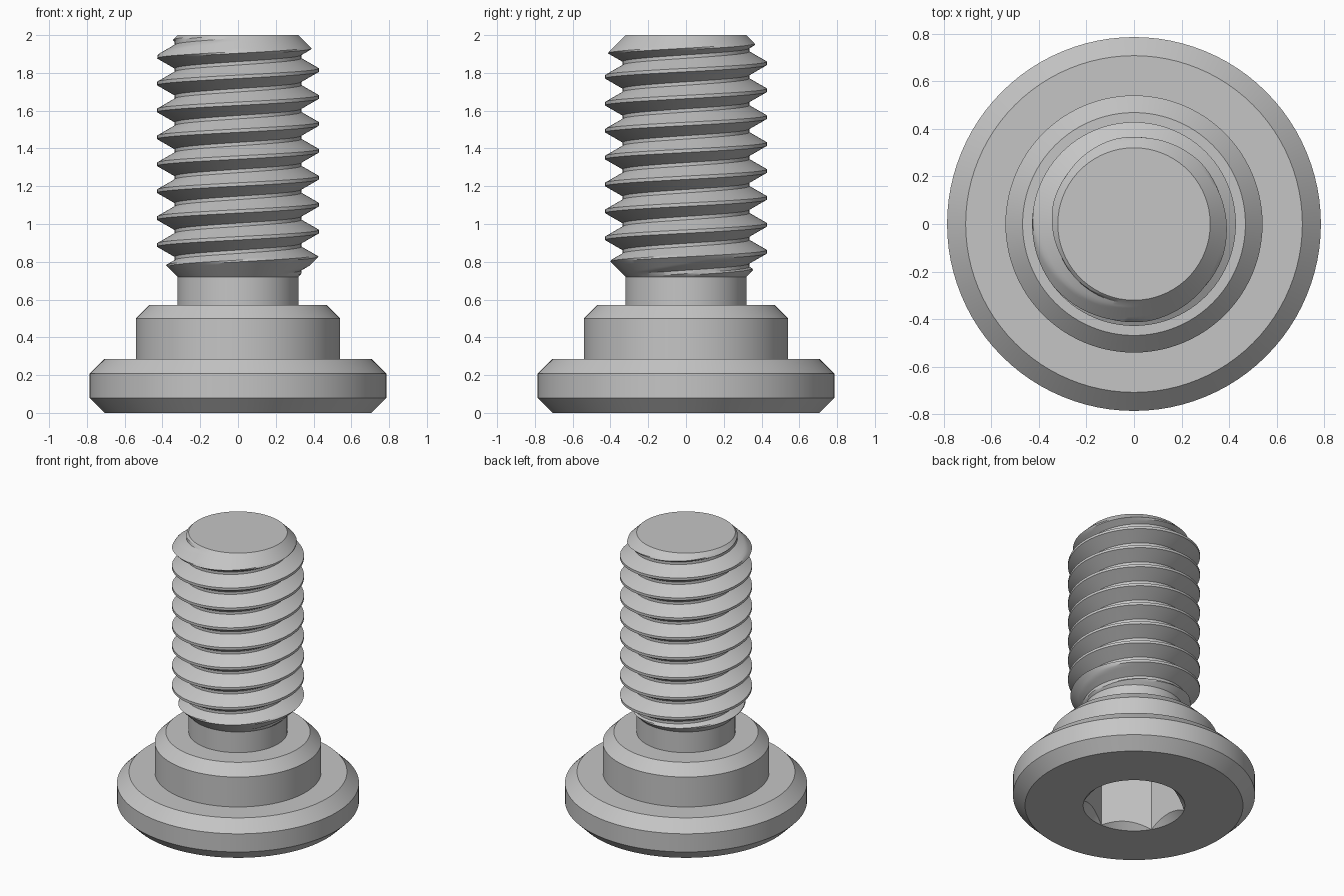
import bpy, bmesh, math

if "Cube" in bpy.data.objects:
    bpy.data.objects.remove(bpy.data.objects["Cube"], do_unlink=True)

SEGMENTS = 96

steel = bpy.data.materials.new("grey steel")
steel.use_nodes = True
colour = (0.56, 0.56, 0.56, 1.0)
steel.diffuse_color = colour
steel.node_tree.nodes["Principled BSDF"].inputs["Base Color"].default_value = colour


def skin(name, outline):
    """Skin the (radius, z) outline given for each angle around the z axis."""
    bm = bmesh.new()
    columns = []
    for i in range(SEGMENTS + 1):
        a = 2 * math.pi * i / SEGMENTS
        columns.append([bm.verts.new((r * math.cos(a), r * math.sin(a), z))
                        for r, z in outline(a)])
    for left, right in zip(columns, columns[1:]):
        for j in range(len(left) - 1):
            bm.faces.new((left[j], right[j], right[j + 1], left[j + 1]))
    bmesh.ops.remove_doubles(bm, verts=bm.verts, dist=0.00002)
    mesh = bpy.data.meshes.new(name)
    bm.to_mesh(mesh)
    bm.free()
    mesh.materials.append(steel)
    obj = bpy.data.objects.new(name, mesh)
    bpy.context.collection.objects.link(obj)
    bpy.ops.object.select_all(action='DESELECT')
    obj.select_set(True)
    bpy.context.view_layer.objects.active = obj
    bpy.ops.object.shade_smooth_by_angle(angle=math.radians(25))
    return obj


# Head with hexagonal socket, shoulder and neck
SOCKET_RADIUS, SOCKET_DEPTH = 0.33, 0.40
NECK_RADIUS, NECK_TOP = 0.32, 0.72


def head_outline(a):
    # Flat-sided socket wall meeting a conical countersink
    sector = math.pi / 3
    off_flat = (a + sector / 2) % sector - sector / 2
    wall = SOCKET_RADIUS * math.cos(sector / 2) / math.cos(off_flat)
    socket = [(0, SOCKET_DEPTH), (wall, SOCKET_DEPTH),
              (wall, SOCKET_RADIUS - wall), (SOCKET_RADIUS, 0)]
    flange = [(0.707, 0), (0.785, 0.078), (0.785, 0.208), (0.707, 0.286)]
    shoulder = [(0.54, 0.286), (0.54, 0.5), (0.468, 0.572)]
    neck = [(NECK_RADIUS, 0.572), (NECK_RADIUS, NECK_TOP)]
    return socket + flange + shoulder + neck


skin("head_and_shoulder", head_outline)

# Right-hand thread, chamfered at both ends
PITCH, CREST, ROOT, FLAT = 0.1425, 0.428, 0.335, 0.018
TOP, START, TURNS, STEPS = 2.0, 0.39, 13, 6
FLANK = PITCH / 2 - FLAT
offsets = [-FLAT / 2]
offsets += [FLAT / 2 + FLANK * i / STEPS for i in range(STEPS + 1)]
offsets += [FLAT * 1.5 + FLANK + FLANK * i / STEPS for i in range(STEPS)]


def thread_outline(a):
    points = []
    for turn in range(TURNS):
        for off in offsets:
            from_crest = max(0, min(off, PITCH - off) - FLAT / 2) if off > 0 else 0
            r = max(ROOT, CREST - from_crest * (CREST - ROOT) / FLANK)
            z = START + PITCH * (turn + a / (2 * math.pi)) + off
            z = min(TOP, max(NECK_TOP, z))
            r = min(r, NECK_RADIUS + TOP - z, NECK_RADIUS + z - NECK_TOP)
            points.append((r, z))
    return points + [(0, TOP)]


skin("threaded_shank", thread_outline)
